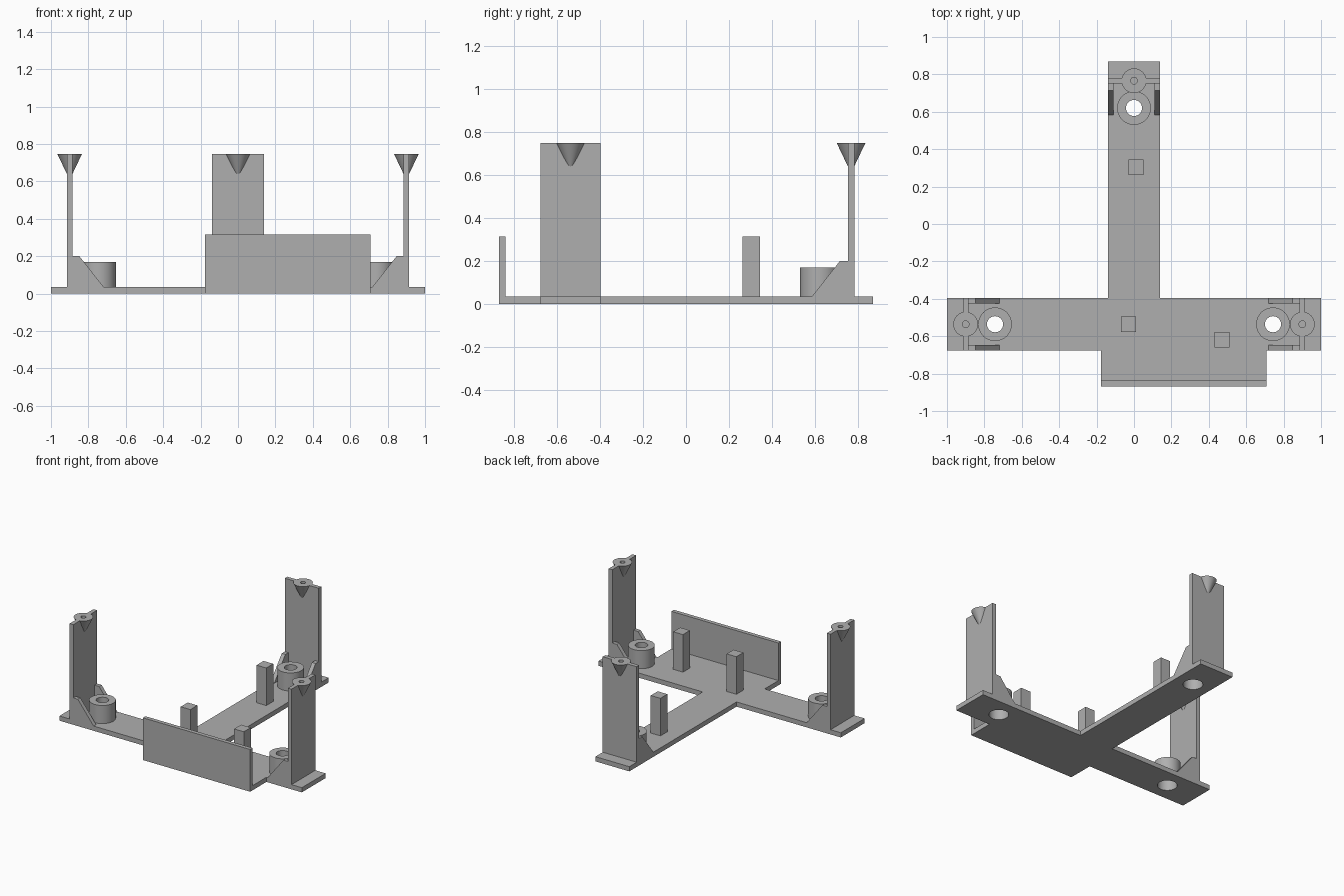
import bpy, bmesh
from math import pi
from mathutils import Matrix, Vector

cube = bpy.data.objects.get("Cube")
if cube:
    bpy.data.objects.remove(cube, do_unlink=True)

grey = bpy.data.materials.new("plain grey")
grey.use_nodes = True
grey.diffuse_color = (0.43, 0.43, 0.43, 1)
grey.node_tree.nodes["Principled BSDF"].inputs["Base Color"].default_value = grey.diffuse_color


def finish(name, bm, matrix=Matrix(), smooth=False):
    bmesh.ops.recalc_face_normals(bm, faces=bm.faces)
    bm.transform(matrix)
    mesh = bpy.data.meshes.new(name)
    bm.to_mesh(mesh)
    bm.free()
    mesh.materials.append(grey)
    obj = bpy.data.objects.new(name, mesh)
    bpy.context.collection.objects.link(obj)
    if smooth:
        bpy.ops.object.select_all(action='DESELECT')
        obj.select_set(True)
        bpy.context.view_layer.objects.active = obj
        bpy.ops.object.shade_smooth_by_angle(angle=0.6)
    return obj


def extrude(name, points, vec, matrix=Matrix()):
    """Closed outline of 3D points pushed along vec."""
    bm = bmesh.new()
    face = bm.faces.new([bm.verts.new(p) for p in points])
    out = bmesh.ops.extrude_face_region(bm, geom=[face], use_keep_orig=True)
    verts = [v for v in out["geom"] if isinstance(v, bmesh.types.BMVert)]
    bmesh.ops.translate(bm, verts=verts, vec=vec)
    return finish(name, bm, matrix)


def box(name, x0, x1, y0, y1, z0, z1, matrix=Matrix()):
    corners = [(x0, y0, z0), (x1, y0, z0), (x1, y1, z0), (x0, y1, z0)]
    return extrude(name, corners, (0, 0, z1 - z0), matrix)


def lathe(name, profile, matrix, closed):
    """Profile of (radius, height) points spun about the z axis."""
    bm = bmesh.new()
    verts = [bm.verts.new((r, 0, z)) for r, z in profile]
    pairs = list(zip(verts, verts[1:]))
    if closed:
        pairs.append((verts[-1], verts[0]))
    edges = [bm.edges.new(p) for p in pairs]
    bmesh.ops.spin(bm, geom=verts + edges, axis=(0, 0, 1), cent=(0, 0, 0),
                   angle=2 * pi, steps=48, use_duplicate=False)
    bmesh.ops.remove_doubles(bm, verts=bm.verts, dist=0.0001)
    return finish(name, bm, matrix, smooth=True)


def drill(target, radius, z0, z1, matrix):
    """Cut a round hole through the target."""
    profile = [(0, z0), (radius, z0), (radius, z1), (0, z1)]
    cutter = lathe("drill_cutter", profile, matrix, False)
    cutter.hide_render = True
    mod = target.modifiers.new("hole", 'BOOLEAN')
    mod.operation = 'DIFFERENCE'
    mod.solver = 'EXACT'
    mod.object = cutter
    bpy.context.view_layer.objects.active = target
    bpy.ops.object.modifier_apply(modifier=mod.name)
    bpy.data.objects.remove(cutter, do_unlink=True)


BASE, TOP, LOW = 0.035, 0.747, 0.315
HALF = 0.14          # half width of the arms
ROW = -0.536         # centre line of the cross arm
END = 0.868

# Flat T-shaped base with a front tab
front, back = ROW - HALF, ROW + HALF
outline = [(-1, front), (-0.176, front), (-0.176, -END), (0.708, -END), (0.708, front),
           (1, front), (1, back), (HALF, back), (HALF, END), (-HALF, END), (-HALF, back), (-1, back)]
base = extrude("base_plate", [(x, y, 0) for x, y in outline], (0, 0, BASE))

# Upright wall on the front tab
box("front_wall", -0.176, 0.708, -END, -0.838, BASE, LOW)

# Square support posts
for name, x, y in [("back_post", 0.01, 0.303), ("centre_post", -0.029, -0.536),
                   ("left_post", 0.47, -0.619)]:
    box(name, x - 0.04, x + 0.04, y - 0.041, y + 0.041, BASE, LOW)

# End mounts: name, position, turn, distance from tower to boss
mounts = [("left", (0.9, ROW, 0), 0, 0.157),
          ("right", (-0.9, ROW, 0), pi, 0.157),
          ("back", (0, 0.766, 0), pi / 2, 0.146)]
for name, pos, turn, gap in mounts:
    place = Matrix.Translation(Vector(pos)) @ Matrix.Rotation(turn, 4, 'Z')

    # Tall thin tower with a screw hole in its top
    tower = box(name + "_tower", -0.015, 0.015, -HALF, HALF, BASE, TOP, place)
    drill(tower, 0.018, 0.66, 0.8, place)
    lathe(name + "_screw_cone", [(0, 0.622), (0.008, 0.625), (0.066, TOP), (0.018, TOP),
                                 (0.018, 0.66), (0, 0.66)], place, False)

    # Sloped gussets along both edges
    for side, y in [("near", -HALF), ("far", HALF - 0.03)]:
        shape = [(-0.015, BASE), (-0.182, BASE), (-0.052, 0.2), (-0.015, 0.2)]
        extrude(f"{name}_{side}_gusset", [(x, y, z) for x, z in shape], (0, 0.03, 0), place)

    # Round boss with a counterbore from below
    spot = place @ Matrix.Translation((-gap, 0, 0))
    drill(base, 0.067, -0.1, 0.1, spot)
    lathe(name + "_boss", [(0.067, 0.001), (0.09, 0.001), (0.09, 0.17), (0.043, 0.17),
                           (0.043, 0.13), (0.067, 0.13)], spot, True)
